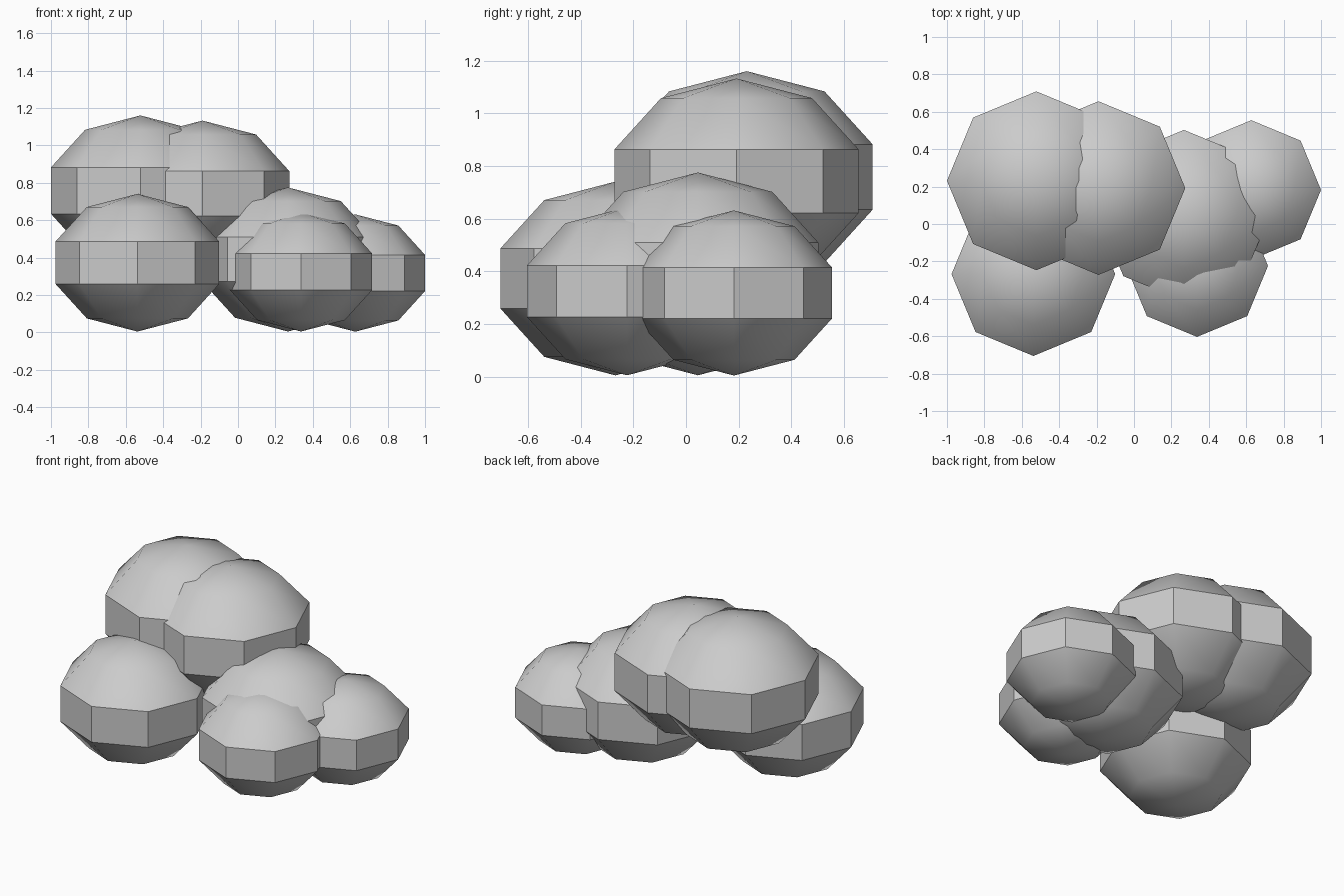
import bpy
import math

if "Cube" in bpy.data.objects:
    bpy.data.objects.remove(bpy.data.objects["Cube"])

# Each puff: name, centre, equatorial sphere radius (height is 0.8 of it)
PUFFS = [
    ("puff_front_left",  (-0.538, -0.268, 0.3725), 0.460),
    ("puff_back_left",   (-0.522,  0.231, 0.758),  0.5025),
    ("puff_back_centre", (-0.190,  0.192, 0.742),  0.488),
    ("puff_middle",      ( 0.267,  0.045, 0.390),  0.4815),
    ("puff_front_right", ( 0.337, -0.224, 0.324),  0.399),
    ("puff_right",       ( 0.627,  0.182, 0.3175), 0.392),
]


def puff(name, centre, radius):
    """Flattened low-poly ball with a crisp faceted belt and soft domes."""
    bpy.ops.mesh.primitive_uv_sphere_add(segments=8, ring_count=5, radius=radius, location=centre)
    ob = bpy.context.object
    ob.name = name
    ob.scale.z = 0.8
    bpy.ops.object.transform_apply(location=False, rotation=False, scale=True)
    bpy.ops.object.shade_smooth_by_angle(angle=math.radians(37))


for spec in PUFFS:
    puff(*spec)
